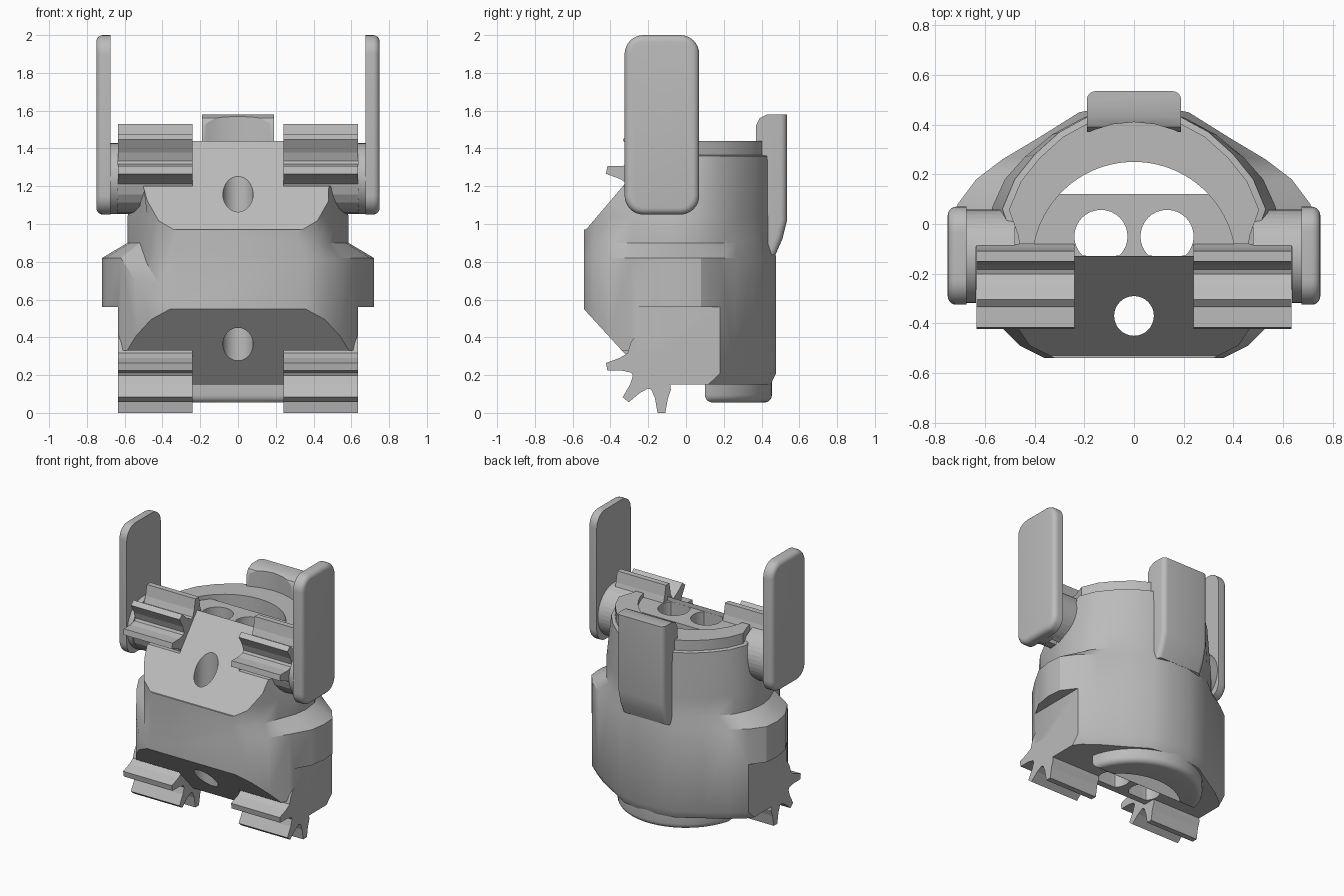
import bpy, bmesh, math

if "Cube" in bpy.data.objects:
    bpy.data.objects.remove(bpy.data.objects["Cube"])

grey = bpy.data.materials.new("plain grey")
grey.use_nodes = True
grey.diffuse_color = (0.5, 0.5, 0.5, 1)
grey.node_tree.nodes["Principled BSDF"].inputs["Base Color"].default_value = grey.diffuse_color


def finish(name, bm):
    bmesh.ops.recalc_face_normals(bm, faces=bm.faces)
    mesh = bpy.data.meshes.new(name)
    bm.to_mesh(mesh)
    bm.free()
    mesh.materials.append(grey)
    obj = bpy.data.objects.new(name, mesh)
    bpy.context.collection.objects.link(obj)
    return obj


def activate(obj):
    bpy.ops.object.select_all(action="DESELECT")
    obj.select_set(True)
    bpy.context.view_layer.objects.active = obj


def smooth(obj, angle=30):
    activate(obj)
    bpy.ops.object.shade_smooth_by_angle(angle=math.radians(angle))


def loft(rings):
    bm = bmesh.new()
    loops = [[bm.verts.new(p) for p in ring] for ring in rings]
    n = len(loops[0])
    for low, high in zip(loops, loops[1:]):
        for i in range(n):
            j = (i + 1) % n
            bm.faces.new((low[i], low[j], high[j], high[i]))
    bm.faces.new(loops[0])
    bm.faces.new(loops[-1])
    return bm


def place(outline, axis, d):
    return [(d, *p) if axis == "x" else (*p, d) for p in outline]


def prism(name, outline, axis, start, end):
    """Extrude a 2D outline along x (outline in y,z) or z (outline in x,y)."""
    return finish(name, loft([place(outline, axis, d) for d in (start, end)]))


def pillow(name, outline_at, axis, start, end, radius, steps=5):
    """Extrude with a rounded rim at the end; outline_at gives the outline for an inset."""
    rings = [place(outline_at(0), axis, start)]
    back = math.copysign(radius, end - start)
    for i in range(steps + 1):
        a = math.pi / 2 * i / steps
        inset = radius * (1 - math.cos(a))
        rings.append(place(outline_at(inset), axis, end - back * (1 - math.sin(a))))
    obj = finish(name, loft(rings))
    smooth(obj)
    return obj


def arc(cx, cy, r, first=0, last=360, steps=32):
    angles = [math.radians(first + (last - first) * i / steps) for i in range(steps + 1)]
    if last - first == 360:
        angles.pop()
    return [(cx + r * math.cos(a), cy + r * math.sin(a)) for a in angles]


def segment(cx, cy, r, chord):
    """Part of a disc lying behind the line y = chord."""
    a = math.degrees(math.asin((chord - cy) / r))
    return arc(cx, cy, r, a, 180 - a, 28)


def box(x0, x1, y0, y1):
    return [(x0, y0), (x1, y0), (x1, y1), (x0, y1)]


def paddle_outline(inset):
    corners = [(-.03, 1.90), (-.225, 1.90), (-.225, 1.15), (-.03, 1.15)]
    pts = []
    for i, (y, z) in enumerate(corners):
        pts += arc(y, z, .10 - inset, 90 * i, 90 * i + 90, 8)
    return pts


def gear_outline(cz, up):
    """A drum with three tapered teeth towards the front."""
    polar = [(.18, t) for t in range(90, 171, 16)]
    for tooth in (190, 230, 270):
        polar += [(.18, tooth - 17), (.22, tooth - 9), (.295, tooth - 4),
                  (.295, tooth + 4), (.22, tooth + 9), (.18, tooth + 17)]
    outline = []
    for r, a in polar:
        a = math.radians(a)
        outline.append((min(-.08, r * math.cos(a) - .13), cz - up * r * math.sin(a)))
    return outline + [(-.08, cz + up * .17)]


def cut(obj, cutter):
    mod = obj.modifiers.new("cut", "BOOLEAN")
    mod.operation, mod.solver, mod.object = "DIFFERENCE", "EXACT", cutter
    activate(obj)
    bpy.ops.object.modifier_apply(modifier=mod.name)
    bpy.data.objects.remove(cutter)


# Half outlines of the body, front to back
wide = [(.36, -.54), (.46, -.49), (.54, -.41), (.62, -.29), (.70, -.15), (.72, -.03),
        (.71, .08), (.635, .18), (.53, .26), (.38, .35), (.22, .45), (.08, .477)]
waist = [(.32, -.54), (.42, -.49), (.48, -.40), (.52, -.28), (.57, -.15), (.585, -.05),
         (.57, .07), (.52, .18), (.44, .27), (.33, .36), (.20, .43), (.08, .465)]
neck = [(.32, -.54), (.42, -.49), (.48, -.40), (.48, -.28), (.48, -.15), (.49, -.05),
        (.53, .06), (.48, .18), (.40, .28), (.30, .37), (.19, .43), (.07, .46)]


def ring(half, z, scale=1.0, swoop=0.0):
    full = half + [(-x, y) for x, y in reversed(half)]
    result = []
    for x, y in full:
        # the shoulder dips on one front corner only
        dip = swoop * min(1, max(0, (-y - .3) / .22)) if x < 0 else 0
        result.append((x * scale, y * scale, z - dip))
    return result


# Main body
body = finish("body", loft([
    ring(wide, .15, .94), ring(wide, .21), ring(wide, .82, 1, .25),
    ring(waist, .90, 1, .25), ring(waist, 1.04), ring(neck, 1.36),
    ring(neck, 1.365, .95), ring(neck, 1.44, .95)]))

# Sloped front faces
cut(body, prism("upper_slope", [(-.53, .97), (-.13, 1.44), (-.13, 1.7), (-.9, 1.7), (-.9, .97)],
                "x", -1, 1))
cut(body, prism("lower_slope", [(-.55, .56), (-.17, .145), (-.17, -.2), (-.9, -.2), (-.9, .56)],
                "x", -1, 1))

# Recesses for the gears and flat lower flanks
for s in (-1, 1):
    cut(body, prism("upper_notch", box(-.9, -.08, 1.2, 1.8), "x", s * .24, s))
    cut(body, prism("lower_notch", box(-.9, -.13, -.3, .33), "x", s * .24, s))
    cut(body, prism("flank", box(-.9, .185, -.3, .56), "x", s * .635, s))

# Top recess, rear bore, two drilled holes and the front pin hole
foot = pillow("foot", lambda d: segment(0, 0, .455 - d, .10 + d), "z", .17, .055, .04)
cut(body, prism("recess", segment(0, -.16, .41, -.129), "z", 1.41, 1.8))
for part in (body, foot):
    cut(part, prism("bore", segment(0, -.16, .41, .12), "z", -.3, 1.8))
for s in (-1, 1):
    hole = [(x, max(y, -.128)) for x, y in arc(s * .133, -.05, .107)]
    cut(body, prism("drilled_hole", list(dict.fromkeys(hole)), "z", -.3, 1.8))
cut(body, prism("pin_hole", arc(0, -.37, .08), "z", -.3, 1.8))
smooth(body)

for s, side in ((1, "left"), (-1, "right")):
    prism(side + "_upper_gear", gear_outline(1.235, 1), "x", s * .24, s * .635)
    prism(side + "_lower_gear", gear_outline(.295, -1), "x", s * .24, s * .635)

    # Pivot hub, flat behind the gear and round outside it
    full = arc(-.13, 1.24, .188, steps=40)
    flat = [(max(y, -.09), z) for y, z in full]
    prism(side + "_inner_hub", list(dict.fromkeys(flat)), "x", s * .48, s * .64)
    smooth(prism(side + "_outer_hub", full, "x", s * .636, s * .69))

    # Upright paddle
    pillow(side + "_paddle", paddle_outline, "x", s * .675, s * .75, .035)

# Rear clip with rounded long edges, hollowed to follow the neck
clip = prism("rear_clip", [(.40, .82), (.475, .84), (.51, .92), (.535, 1.02), (.535, 1.58),
                           (.43, 1.58), (.39, 1.56), (.37, 1.52), (.37, 1.40)],
             "x", -.19, .19)
bm = bmesh.new()
bm.from_mesh(clip.data)
edges = [e for e in bm.edges if abs(e.verts[0].co.x - e.verts[1].co.x) < .01
         and all(v.co.y > .47 for v in e.verts) and abs(e.verts[0].co.y - e.verts[1].co.y) < .05]
bmesh.ops.bevel(bm, geom=edges, offset=.035, segments=4, profile=.5, affect="EDGES")
bm.to_mesh(clip.data)
bm.free()
cut(clip, prism("clip_hollow", arc(0, -.02, .43), "z", 1.43, 1.9))
smooth(clip)
